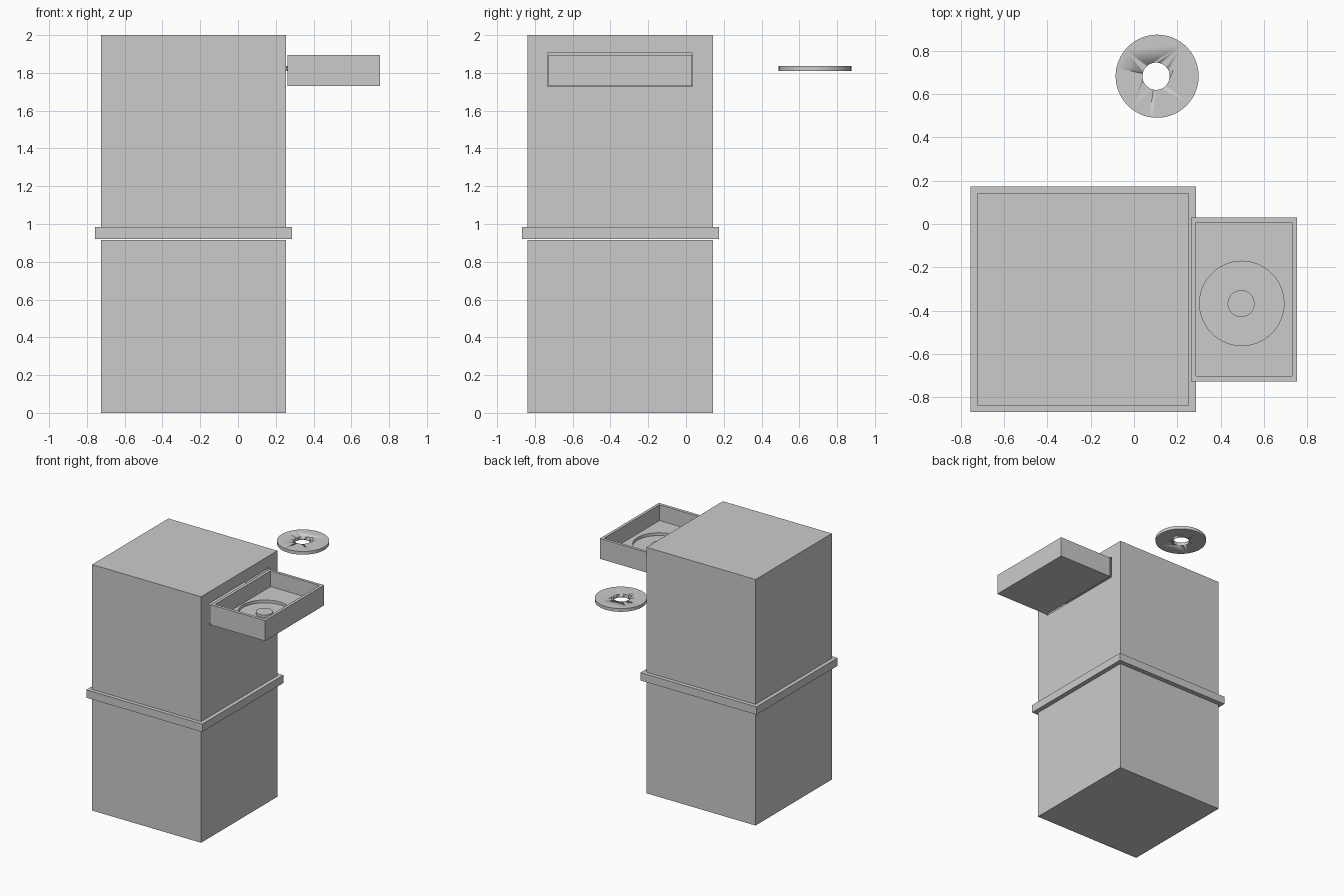
import bpy

if "Cube" in bpy.data.objects:
    bpy.data.objects.remove(bpy.data.objects["Cube"])


def box(name, x, y, z):
    """Box from (min, max) ranges."""
    bpy.ops.mesh.primitive_cube_add(size=1, location=[(a + b) / 2 for a, b in (x, y, z)])
    ob = bpy.context.object
    ob.name = name
    ob.scale = [b - a for a, b in (x, y, z)]
    bpy.ops.object.transform_apply(location=False, rotation=False, scale=True)
    return ob


def cylinder(name, x, y, z, r):
    bpy.ops.mesh.primitive_cylinder_add(vertices=64, radius=r, depth=z[1] - z[0],
                                        location=(x, y, (z[0] + z[1]) / 2))
    ob = bpy.context.object
    ob.name = name
    bpy.ops.object.shade_smooth_by_angle()
    return ob


def cut(ob, cutter):
    """Subtract the cutter, then remove it."""
    mod = ob.modifiers.new("cut", 'BOOLEAN')
    mod.operation = 'DIFFERENCE'
    mod.solver = 'EXACT'
    mod.object = cutter
    bpy.context.view_layer.objects.active = ob
    bpy.ops.object.modifier_apply(modifier=mod.name)
    bpy.data.objects.remove(cutter)


# Cabinet: lower box, upper box and the lip around the joint
bx, by = (-0.725, 0.255), (-0.838, 0.142)
box("lower_body", bx, by, (0, 0.916))
upper = box("upper_body", bx, by, (0.921, 2))
lip = box("lip", (-0.756, 0.287), (-0.869, 0.174), (0.921, 0.985))
cut(lip, box("lip_cutter", bx, by, (0.8, 1.1)))

# Slot in the side for the drawer
cut(upper, box("slot_cutter", (-0.25, 0.3), (-0.733, 0.034), (1.727, 1.905)))

# Drawer with a round recess and a central hub
tray = box("drawer", (0.263, 0.753), (-0.727, 0.031), (1.731, 1.896))
cut(tray, box("tray_cutter", (0.287, 0.73), (-0.702, 0.008), (1.768, 2.1)))
cut(tray, cylinder("recess_cutter", 0.498, -0.367, (1.745, 1.85), 0.195))
cylinder("hub", 0.495, -0.368, (1.74, 1.765), 0.062)

# Loose disc with a centre hole
disc = cylinder("disc", 0.107, 0.683, (1.811, 1.837), 0.192)
cut(disc, cylinder("hole_cutter", 0.102, 0.683, (1.7, 1.95), 0.063))
